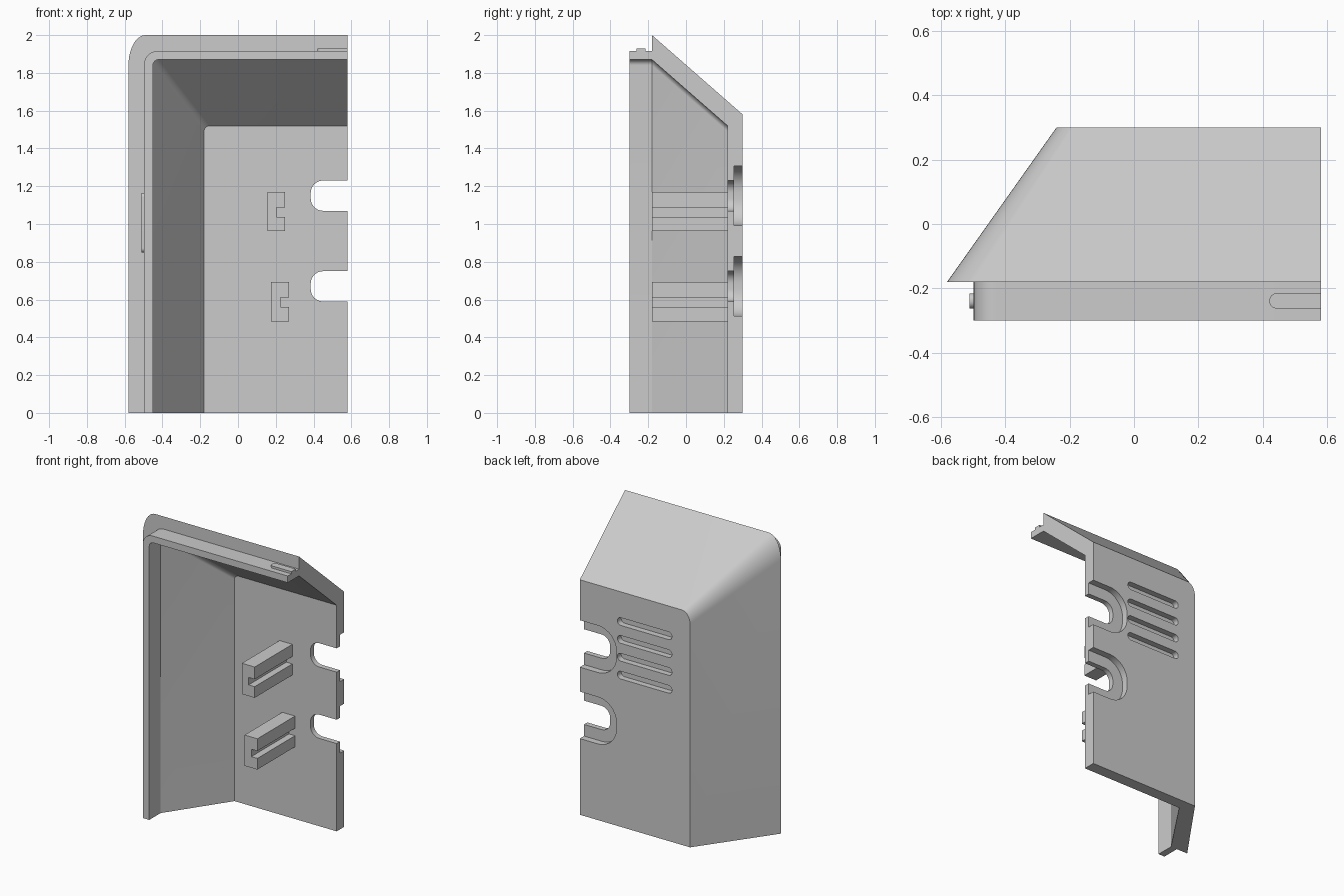
import bpy, bmesh
from math import sin, cos, pi
from mathutils import Vector

cube = bpy.data.objects.get("Cube")
if cube:
    bpy.data.objects.remove(cube, do_unlink=True)

GREY = (0.6, 0.6, 0.6, 1)
grey = bpy.data.materials.new("plain grey")
grey.use_nodes = True
grey.diffuse_color = GREY
grey.node_tree.nodes["Principled BSDF"].inputs["Base Color"].default_value = GREY

CUT_X = 0.58          # plane where the shell is sliced open
BACK, INNER_BACK = 0.30, 0.22
STEPS = 10


def finish(name, bm):
    bmesh.ops.recalc_face_normals(bm, faces=bm.faces)
    mesh = bpy.data.meshes.new(name)
    bm.to_mesh(mesh)
    bm.free()
    mesh.materials.append(grey)
    ob = bpy.data.objects.new(name, mesh)
    bpy.context.collection.objects.link(ob)
    return ob


def activate(ob):
    bpy.ops.object.select_all(action="DESELECT")
    ob.select_set(True)
    bpy.context.view_layer.objects.active = ob


def prism(name, outline, d0, d1, place):
    """Extrude a 2D outline from d0 to d1; place maps (a, b, d) to xyz."""
    bm = bmesh.new()
    rings = [[bm.verts.new(place(a, b, d)) for a, b in outline] for d in (d0, d1)]
    for ring in rings:
        bm.faces.new(ring)
    n = len(outline)
    for i in range(n):
        j = (i + 1) % n
        bm.faces.new((rings[0][i], rings[0][j], rings[1][j], rings[1][i]))
    return finish(name, bm)


def rounded(a0, a1, b0, b1, r, square_end=False):
    """Rounded rectangle, optionally square at the a1 end."""
    points = []
    for k, (a, b, sa, sb) in enumerate(((a1, b1, -1, -1), (a0, b1, 1, -1),
                                        (a0, b0, 1, 1), (a1, b0, -1, 1))):
        if square_end and a == a1:
            points.append((a, b))
            continue
        for i in range(STEPS + 1):
            t = pi / 2 * (k + i / STEPS)
            points.append((a + sa * r + r * cos(t), b + sb * r + r * sin(t)))
    return points


def along_y(a, b, d):
    return Vector((a, d, b))


def along_z(a, b, d):
    return Vector((a, b, d))


def along_x(a, b, d):
    return Vector((d, a, b))


# Shell: left wall and roof lofted through L-shaped rings, outside to inside
rings_spec = [  # y, left x, top z, corner radius in x, in z
    (BACK, -0.24, 1.58, 0.06, 0.08),
    (-0.18, -0.58, 2.00, 0.09, 0.16),
    (-0.18, -0.497, 1.915, 0.07, 0.07),
    (-0.30, -0.497, 1.915, 0.07, 0.07),
    (-0.30, -0.45, 1.87, 0.03, 0.03),
    (-0.18, -0.45, 1.87, 0.03, 0.03),
    (INNER_BACK, -0.18, 1.52, 0.03, 0.03),
]
bm = bmesh.new()
rings = []
for y, left, top, rx, rz in rings_spec:
    path = [(left, 0)]
    for i in range(STEPS + 1):
        t = pi / 2 * i / STEPS
        path.append((left + rx - rx * cos(t), top - rz + rz * sin(t)))
    path.append((CUT_X, top))
    rings.append([bm.verts.new((x, y, z)) for x, z in path])
for r0, r1 in zip(rings, rings[1:]):
    for i in range(len(r0) - 1):
        bm.faces.new((r0[i], r0[i + 1], r1[i + 1], r1[i]))
outer_corner = bm.verts.new((CUT_X, BACK, 0))
inner_corner = bm.verts.new((CUT_X, INNER_BACK, 0))
bm.faces.new(rings[0] + [outer_corner])
bm.faces.new(rings[-1] + [inner_corner])
for end in (0, -1):
    bm.faces.new([r[end] for r in rings] + [inner_corner, outer_corner])
shell = finish("shell", bm)

# Cable notches with a wider recess outside, and shallow vent slots
cutters = []
for z in (0.67, 1.15):
    cutters.append(prism("notch_cutter", rounded(0.385, 0.8, z - 0.08, z + 0.08, 0.065),
                         0.1, 0.4, along_y))
    cutters.append(prism("recess_cutter", rounded(0.307, 0.9, z - 0.158, z + 0.158, 0.14),
                         0.255, 0.4, along_y))
for i in range(4):
    z = 1.02 + 0.12 * i
    cutters.append(prism("vent_cutter", rounded(-0.105, 0.3, z - 0.026, z + 0.026, 0.0255),
                         0.26, 0.4, along_y))
activate(shell)
for cutter in cutters:
    cutter.hide_render = True
    mod = shell.modifiers.new("cut", "BOOLEAN")
    mod.operation = "DIFFERENCE"
    mod.solver = "EXACT"
    mod.object = cutter
    bpy.ops.object.modifier_apply(modifier=mod.name)
    bpy.data.objects.remove(cutter, do_unlink=True)
bpy.ops.object.shade_smooth_by_angle(angle=pi / 7)

# Grooved brackets standing on the inside of the back wall
for name, x, z in (("lower_bracket", 0.175, 0.485), ("upper_bracket", 0.155, 0.962)):
    w, h, groove, low, high = 0.095, 0.207, 0.05, 0.075, 0.125
    outline = [(0, 0), (w, 0), (w, low), (groove, low),
               (groove, high), (w, high), (w, h), (0, h)]
    prism(name, [(x + a, z + b) for a, b in outline], -0.18, INNER_BACK + 0.01, along_y)

# Small snap ridges on the rim
tabs = [
    prism("top_ridge", rounded(0.42, CUT_X, -0.262, -0.215, 0.022, True), 1.905, 1.93, along_z),
    prism("side_ridge", rounded(-0.262, -0.215, 0.85, 1.165, 0.022), -0.51, -0.485, along_x),
]
for tab in tabs:
    activate(tab)
    bpy.ops.object.shade_smooth_by_angle(angle=pi / 7)
